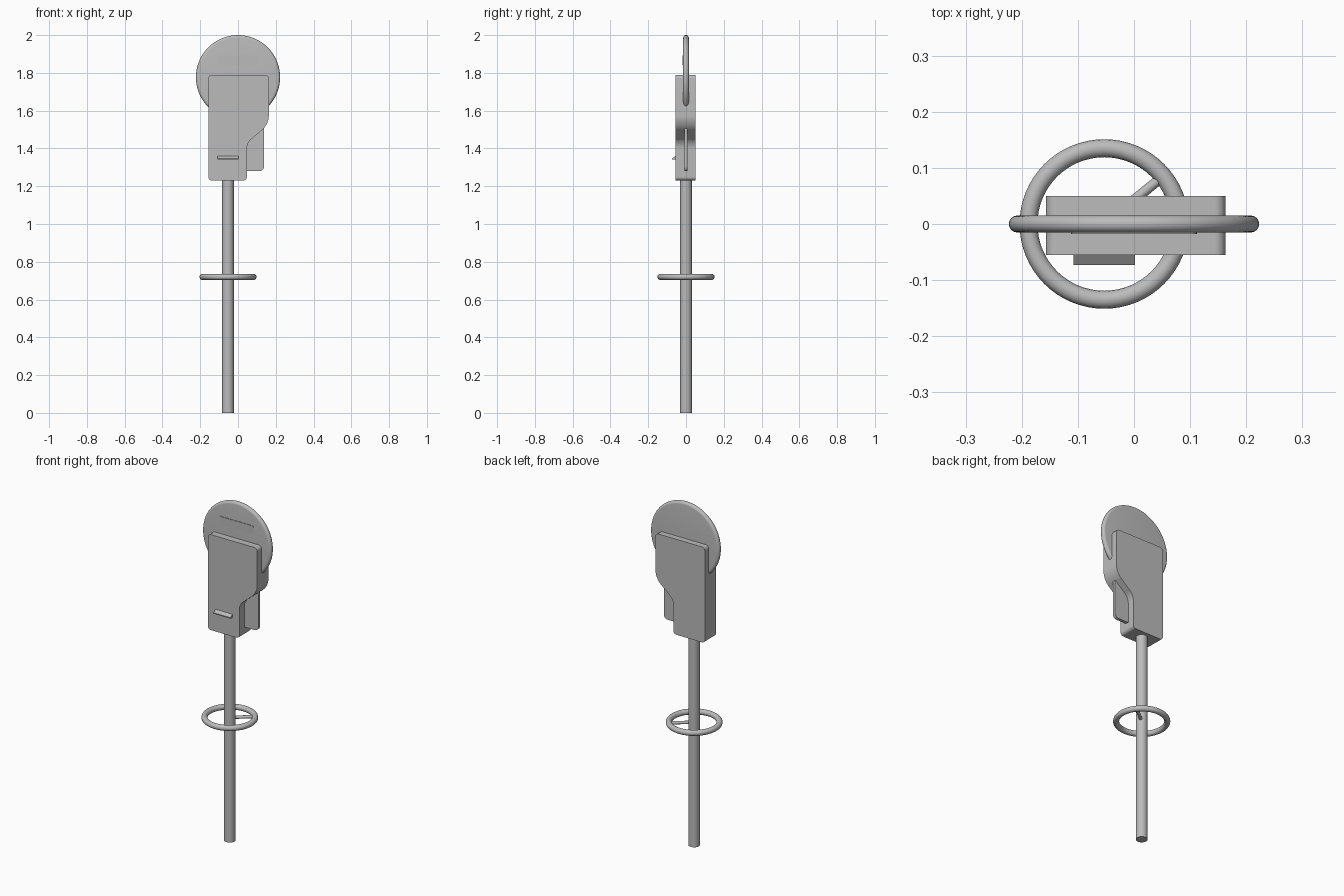
import bpy, bmesh, math
from mathutils import Vector, Matrix

cube = bpy.data.objects.get("Cube")
if cube:
    bpy.data.objects.remove(cube, do_unlink=True)

gray = bpy.data.materials.new("plain gray")
gray.use_nodes = True
gray.diffuse_color = (0.5, 0.5, 0.5, 1)
gray.node_tree.nodes["Principled BSDF"].inputs["Base Color"].default_value = gray.diffuse_color


def finish(name, bm, smooth=True):
    """Turn a bmesh into a named, coloured object."""
    bmesh.ops.recalc_face_normals(bm, faces=bm.faces)
    mesh = bpy.data.meshes.new(name)
    bm.to_mesh(mesh)
    bm.free()
    mesh.materials.append(gray)
    obj = bpy.data.objects.new(name, mesh)
    bpy.context.collection.objects.link(obj)
    if smooth:
        bpy.ops.object.select_all(action='DESELECT')
        obj.select_set(True)
        bpy.context.view_layer.objects.active = obj
        bpy.ops.object.shade_smooth_by_angle(angle=math.radians(35))
    return obj


def rounded(corners, steps=8):
    """Round each (x, z, setback) corner of an outline."""
    points = []
    for i, (x, z, setback) in enumerate(corners):
        c = Vector((x, z))
        before = Vector(corners[i - 1][:2]) - c
        after = Vector(corners[(i + 1) % len(corners)][:2]) - c
        a, b = c + before.normalized() * setback, c + after.normalized() * setback
        for k in range(steps + 1):
            t = k / steps
            # weighted middle gives a near circular corner
            w = 0.75
            wa, wc, wb = (1 - t) ** 2, 2 * w * t * (1 - t), t * t
            points.append((a * wa + c * wc + b * wb) / (wa + wc + wb))
    return points


def slab(name, outline, y_front, y_back):
    """Extrude an x-z outline through y."""
    bm = bmesh.new()
    face = bm.faces.new([bm.verts.new((p[0], y_front, p[1])) for p in outline])
    new = bmesh.ops.extrude_face_region(bm, geom=[face])["geom"]
    verts = [v for v in new if isinstance(v, bmesh.types.BMVert)]
    bmesh.ops.translate(bm, verts=verts, vec=(0, y_back - y_front, 0))
    return finish(name, bm)


def box_corners(x1, x2, z1, z2, r):
    return [(x1, z1, r), (x2, z1, r), (x2, z2, r), (x1, z2, r)]


def rod(name, start, end, radius, segments):
    start, end = Vector(start), Vector(end)
    axis = end - start
    bm = bmesh.new()
    turn = axis.to_track_quat('Z', 'Y').to_matrix().to_4x4()
    bmesh.ops.create_cone(bm, cap_ends=True, segments=segments, radius1=radius,
                          radius2=radius, depth=axis.length,
                          matrix=Matrix.Translation((start + end) / 2) @ turn)
    return finish(name, bm)


# Pole, ring and its single spoke
POLE_X, RING_Z = -0.053, 0.72
rod("pole", (POLE_X, 0, 0), (POLE_X, 0, 1.26), 0.031, 40)
bpy.ops.mesh.primitive_torus_add(major_segments=64, minor_segments=16,
                                 major_radius=0.135, minor_radius=0.016,
                                 location=(POLE_X, 0, RING_Z))
ring = bpy.context.object
ring.name = "ring"
ring.data.materials.append(gray)
bpy.ops.object.shade_smooth_by_angle(angle=math.radians(35))
angle = math.radians(39)
rod("ring_spoke", (POLE_X, 0, RING_Z),
    (POLE_X + 0.135 * math.cos(angle), 0.135 * math.sin(angle), RING_Z), 0.009, 16)

# Main housing with a stepped right side
slab("housing", rounded([
    (-0.157, 1.23, 0.02), (0.047, 1.23, 0.02), (0.047, 1.43, 0.03),
    (0.163, 1.527, 0.045), (0.163, 1.79, 0.02), (-0.157, 1.79, 0.02)]), -0.055, 0.05)

# Thin fin beside the lower housing
slab("side_fin", rounded(box_corners(0.03, 0.138, 1.28, 1.52, 0.025)), -0.009, 0.009)

# Disc with a fully rounded rim
R, T, DISC_Z = 0.223, 0.015, 1.777
bm = bmesh.new()
profile = [(0, -T)]
for k in range(13):
    a = -math.pi / 2 + math.pi * k / 12
    profile.append((R - T + T * math.cos(a), T * math.sin(a)))
profile.append((0, T))
verts = [bm.verts.new((r, y, DISC_Z)) for r, y in profile]
edges = [bm.edges.new(pair) for pair in zip(verts, verts[1:])]
bmesh.ops.spin(bm, geom=verts + edges, cent=(0, 0, DISC_Z), axis=(0, 1, 0),
               angle=math.tau, steps=80, use_duplicate=False)
bmesh.ops.remove_doubles(bm, verts=bm.verts, dist=0.0001)
finish("disc", bm)

# Raised plate on the disc
slab("disc_plate", rounded(box_corners(-0.112, 0.112, 1.843, 1.892, 0.01)), -0.018, -0.01)

# Small wedge-topped ledge on the housing front
bm = bmesh.new()
section = [(-0.05, 1.341), (-0.073, 1.341), (-0.073, 1.347), (-0.05, 1.364)]
face = bm.faces.new([bm.verts.new((-0.108, y, z)) for y, z in section])
new = bmesh.ops.extrude_face_region(bm, geom=[face])["geom"]
bmesh.ops.translate(bm, verts=[v for v in new if isinstance(v, bmesh.types.BMVert)],
                    vec=(0.11, 0, 0))
finish("front_ledge", bm, smooth=False)
